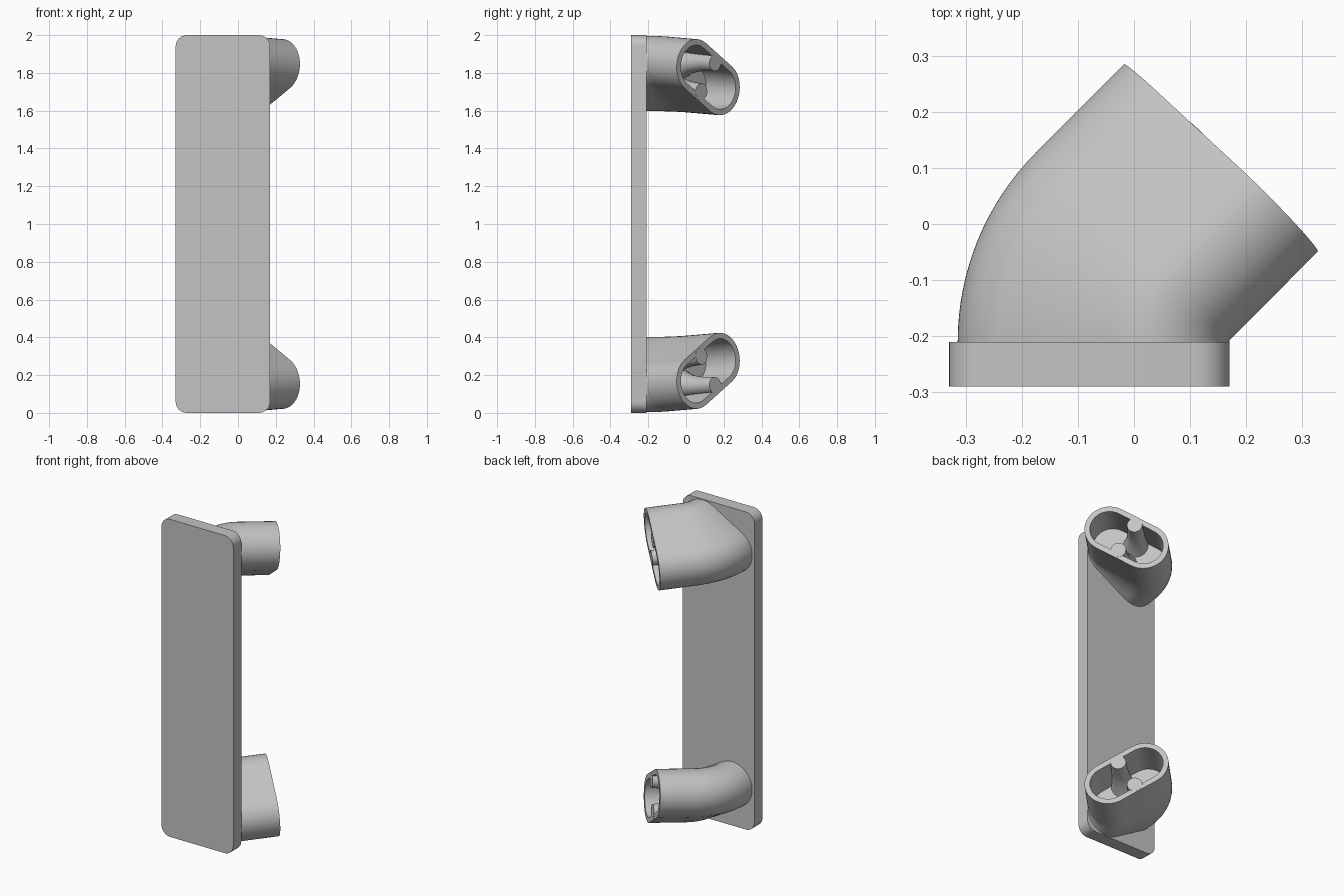
import bpy, bmesh
from math import radians, cos, sin, pi
from mathutils import Matrix, Vector

cube = bpy.data.objects.get("Cube")
if cube:
    bpy.data.objects.remove(cube)

GRAY = 0.55
mat = bpy.data.materials.new("plain_gray")
mat.use_nodes = True
mat.diffuse_color = (GRAY, GRAY, GRAY, 1)
mat.node_tree.nodes["Principled BSDF"].inputs["Base Color"].default_value = (GRAY, GRAY, GRAY, 1)

PLATE_BACK = -0.21
SLOT_R, SLOT_HALF, SLOT_TILT = 0.14, 0.118, radians(30)
HALF_W = SLOT_R + SLOT_HALF * cos(SLOT_TILT)
PIVOT = Vector((0.17, PLATE_BACK, 1.797))
AXIS_TILT, BEND, STRAIGHT, WALL = radians(5), radians(45), 0.222, 0.031
AXIS = Vector((-sin(AXIS_TILT), 0, -cos(AXIS_TILT)))


def finish(name, bm):
    bmesh.ops.recalc_face_normals(bm, faces=bm.faces)
    mesh = bpy.data.meshes.new(name)
    bm.to_mesh(mesh)
    bm.free()
    mesh.materials.append(mat)
    obj = bpy.data.objects.new(name, mesh)
    bpy.context.collection.objects.link(obj)
    bpy.ops.object.select_all(action='DESELECT')
    obj.select_set(True)
    bpy.context.view_layer.objects.active = obj
    bpy.ops.object.shade_smooth_by_angle(angle=radians(35))
    return obj


def loft(name, rings, flip=False):
    """Skin a list of closed rings and cap both ends."""
    bm = bmesh.new()
    loops = [[bm.verts.new((p.x, p.y, 2 - p.z if flip else p.z)) for p in ring] for ring in rings]
    n = len(loops[0])
    for a, b in zip(loops, loops[1:]):
        for i in range(n):
            j = (i + 1) % n
            bm.faces.new((a[i], a[j], b[j], b[i]))
    bm.faces.new(loops[0])
    bm.faces.new(loops[-1])
    return finish(name, bm)


def slot(radius, steps=20):
    """Tilted rounded slot in the local x-z plane."""
    pts = []
    for side in (0, 1):
        for i in range(steps + 1):
            a = -pi / 2 + pi * i / steps + pi * side
            x = radius * cos(a) + (SLOT_HALF if side == 0 else -SLOT_HALF)
            pts.append(Vector((x, 0, radius * sin(a))))
    turn = Matrix.Rotation(-SLOT_TILT, 3, 'Y')
    return [turn @ p for p in pts]


def disc(across, radius, steps=28):
    """Circle offset across the slot's short direction."""
    turn = Matrix.Rotation(-SLOT_TILT, 3, 'Y')
    return [turn @ Vector((radius * cos(2 * pi * i / steps), 0, across + radius * sin(2 * pi * i / steps)))
            for i in range(steps)]


def place(section, angle, forward):
    """Swing a section round the tilted pivot, then push it along the bent direction."""
    rot = Matrix.Rotation(angle, 3, AXIS)
    offset = Vector((-HALF_W, forward, 0))
    return [PIVOT + rot @ (p + offset) for p in section]


# Backing plate with rounded corners
bm = bmesh.new()
bmesh.ops.create_cube(bm, size=1)
bmesh.ops.scale(bm, vec=(0.5, 0.08, 2), verts=bm.verts)
bmesh.ops.translate(bm, vec=(-0.08, PLATE_BACK - 0.04, 1), verts=bm.verts)
corners = [e for e in bm.edges if abs(e.verts[0].co.y - e.verts[1].co.y) > 0.01]
bmesh.ops.bevel(bm, geom=corners, offset=0.06, segments=8, profile=0.5, affect='EDGES')
finish("backing_plate", bm)

# Bent hollow arms, each with two flared pillars inside
for prefix, flip in (("upper", False), ("lower", True)):
    outer, inner = slot(SLOT_R), slot(SLOT_R - WALL)
    rings = [place(outer, 0, -0.03)]
    rings += [place(outer, BEND * i / 16, 0) for i in range(17)]
    rings += [place(outer, BEND, STRAIGHT), place(inner, BEND, STRAIGHT), place(inner, BEND, 0)]
    loft(prefix + "_arm", rings, flip)
    for label, s in (("top", 1), ("bottom", -1)):
        stages = ((0.0, 0.065, 0.072), (0.06, 0.08, 0.055), (0.14, 0.088, 0.047), (STRAIGHT + 0.001, 0.09, 0.044))
        loft(f"{prefix}_{label}_pillar",
             [place(disc(s * across, r), BEND, f) for f, across, r in stages], flip)
